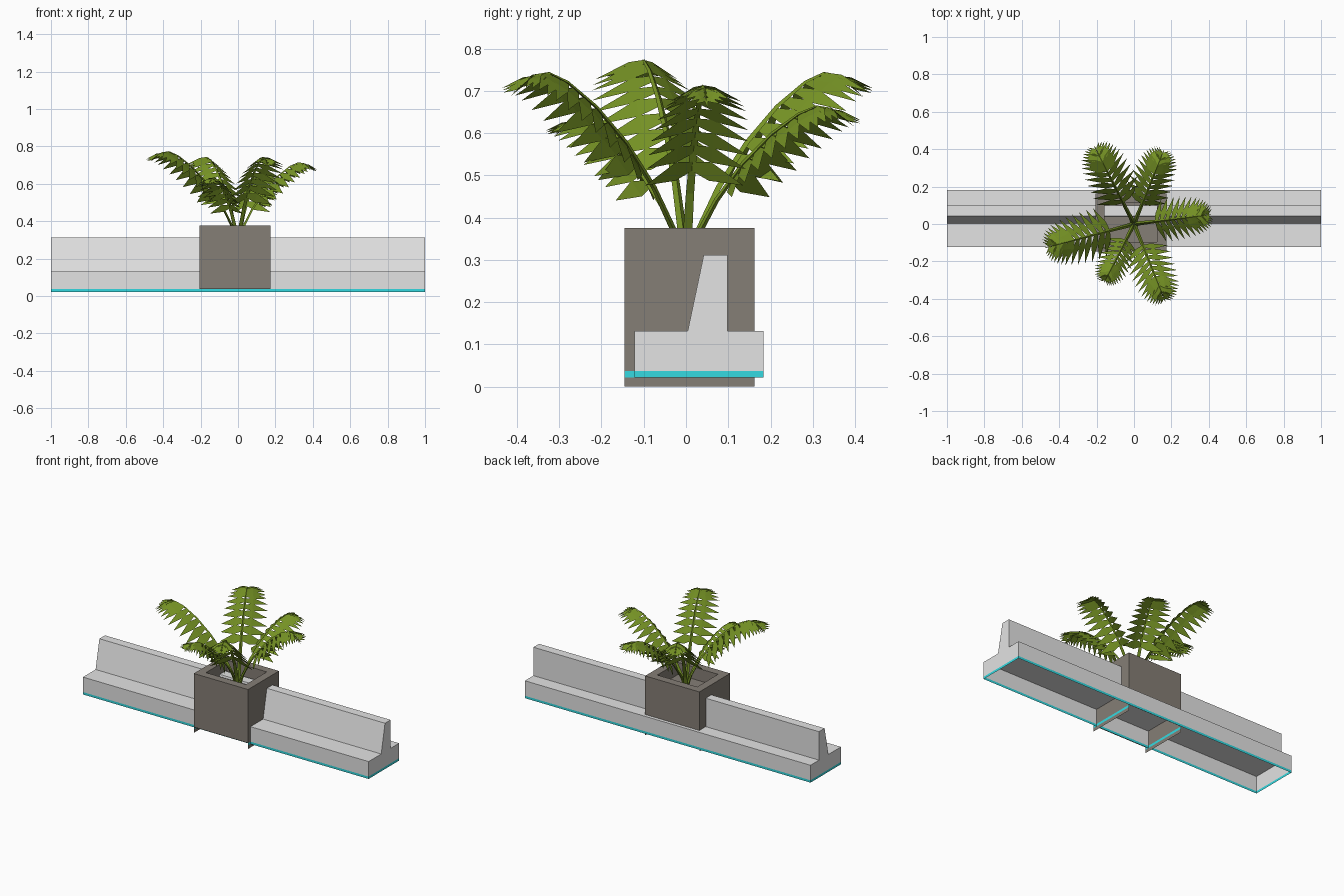
import bpy, bmesh, math
from mathutils import Vector

if "Cube" in bpy.data.objects:
    bpy.data.objects.remove(bpy.data.objects["Cube"])


def material(name, rgb):
    m = bpy.data.materials.new(name)
    m.diffuse_color = (*rgb, 1)
    m.use_nodes = True
    m.node_tree.nodes["Principled BSDF"].inputs["Base Color"].default_value = m.diffuse_color
    return m


CONCRETE = material("pale_concrete", (0.77, 0.77, 0.77))
TEAL = material("teal_strip", (0.036, 0.70, 0.75))
STONE = material("brown_stone", (0.235, 0.21, 0.18))
LEAF = material("fern_green", (0.18, 0.29, 0.018))


def make(name, bm, mats):
    me = bpy.data.meshes.new(name)
    bm.to_mesh(me)
    bm.free()
    for m in mats:
        me.materials.append(m)
    ob = bpy.data.objects.new(name, me)
    bpy.context.collection.objects.link(ob)
    return ob


def face(bm, pts, mat=0):
    f = bm.faces.new([bm.verts.new(p) for p in pts])
    f.material_index = mat
    return f


def rect(x0, x1, y0, y1, z):
    return [(x0, y0, z), (x1, y0, z), (x1, y1, z), (x0, y1, z)]


def bridge(bm, a, b, mat=0):
    """Band of quads between two closed loops."""
    for i in range(len(a)):
        j = (i + 1) % len(a)
        face(bm, [a[i], a[j], b[j], b[i]], mat)


def weld(bm):
    bmesh.ops.remove_doubles(bm, verts=bm.verts, dist=1e-5)


# Bench seat: open-bottomed shell with a teal band along its lower edge
Z_LOW, Z_BAND, Z_SEAT = 0.022, 0.037, 0.132
bm = bmesh.new()
loops = [rect(-1, 1, -0.122, 0.183, z) for z in (Z_LOW, Z_BAND, Z_SEAT)]
bridge(bm, loops[0], loops[1], 1)
bridge(bm, loops[1], loops[2], 0)
face(bm, loops[2])
weld(bm)
make("bench_seat", bm, [CONCRETE, TEAL])

# Backrest: sloped profile drawn along the bench
profile = [(0.004, Z_SEAT), (0.098, Z_SEAT), (0.098, 0.312), (0.042, 0.312)]
bm = bmesh.new()
ends = [[(x, y, z) for y, z in profile] for x in (-1, 1)]
for i in range(1, 4):
    j = (i + 1) % 4
    face(bm, [ends[0][j], ends[0][i], ends[1][i], ends[1][j]])
face(bm, ends[0][::-1])
face(bm, ends[1])
weld(bm)
bmesh.ops.recalc_face_normals(bm, faces=bm.faces)
make("bench_backrest", bm, [CONCRETE])

# Planter: square tub with thick rim and sunken soil bed
X0, X1, Y0, Y1, TOP, RIM, BED = -0.207, 0.173, -0.146, 0.162, 0.376, 0.05, 0.30
bm = bmesh.new()
outer = [rect(X0, X1, Y0, Y1, z) for z in (Z_BAND, TOP)]
inner = [rect(X0 + RIM, X1 - RIM, Y0 + RIM, Y1 - RIM, z) for z in (TOP, BED)]
bridge(bm, outer[0], outer[1])
bridge(bm, outer[1], inner[0])
bridge(bm, inner[0], inner[1])
face(bm, inner[1])
# side panels run on down to the ground, crossed by the teal band
for x in (X0, X1):
    for za, zb, mat in ((0, Z_LOW, 0), (Z_LOW, Z_BAND, 1)):
        pts = [(x, Y0, za), (x, Y1, za), (x, Y1, zb), (x, Y0, zb)]
        face(bm, pts if x > 0 else pts[::-1], mat)
weld(bm)
make("planter_tub", bm, [STONE, TEAL])

# Fern: arching fronds, each a tapered stem with paired leaflets
ARCH = [(0.03, 0.0), (0.08, 0.15), (0.20, 0.38), (0.37, 0.62), (0.55, 0.81),
        (0.72, 0.94), (0.83, 0.99), (0.92, 0.98), (1.0, 0.92)]
UP = Vector((0, 0, 1))


def frond(name, azimuth, reach, height, pairs=14):
    a = math.radians(azimuth)
    out = Vector((math.cos(a), math.sin(a), 0))
    side = Vector((-out.y, out.x, 0))
    size = reach / 0.44
    path = [out * (r * reach) + UP * (BED + (height - BED) * f) for r, f in ARCH]
    n = len(path) - 1

    def at(s):
        i = min(int(s * n), n - 1)
        return path[i].lerp(path[i + 1], s * n - i), (path[i + 1] - path[i]).normalized()

    bm = bmesh.new()
    # three-sided stem
    rings = []
    for i, p in enumerate(path):
        t = at(i / n)[1]
        nrm = t.cross(side)
        w = 0.011 * (1 - i / n) + 0.0015
        rings.append([p + side * w, p - side * w, p + nrm * w])
    for r0, r1 in zip(rings, rings[1:]):
        bridge(bm, r0, r1)
    # leaflets shorten, narrow and sweep forward towards the tip
    for k in range(pairs):
        u = k / (pairs - 1)
        p, t = at(0.33 + 0.67 * u)
        length = size * (0.145 + 0.06 * u - 0.155 * u * u)
        half = size * (0.030 * (1 - u) + 0.008 * u)
        for s in (-1, 1):
            d = (side * s * (1 - 0.3 * u) + out * (0.35 + 0.4 * u)
                 - UP * (0.30 - 0.08 * u)).normalized()
            w = (t - d * t.dot(d)).normalized() * half
            m = p + d * length * 0.35
            a0, a1 = p - w * 0.5, p + w * 0.5
            b0, b1 = m - w, m + w
            tip = p + d * length - UP * 0.08 * length
            # wind both sides so that every leaflet faces up
            quad, point = [a0, b0, b1, a1], [b0, tip, b1]
            face(bm, quad if s < 0 else quad[::-1])
            face(bm, point if s < 0 else point[::-1])
    # end leaflet
    p, t = at(1)
    face(bm, [p + side * 0.006, p - side * 0.006, p + t * 0.04 * size])
    weld(bm)
    make(name, bm, [LEAF])


FRONDS = [(117, 0.44, 0.745), (68, 0.40, 0.665), (7, 0.39, 0.715),
          (-68, 0.42, 0.745), (-117, 0.33, 0.635), (195, 0.46, 0.775)]
for i, (az, reach, h) in enumerate(FRONDS):
    frond(f"fern_frond_{i + 1}", az, reach, h)
